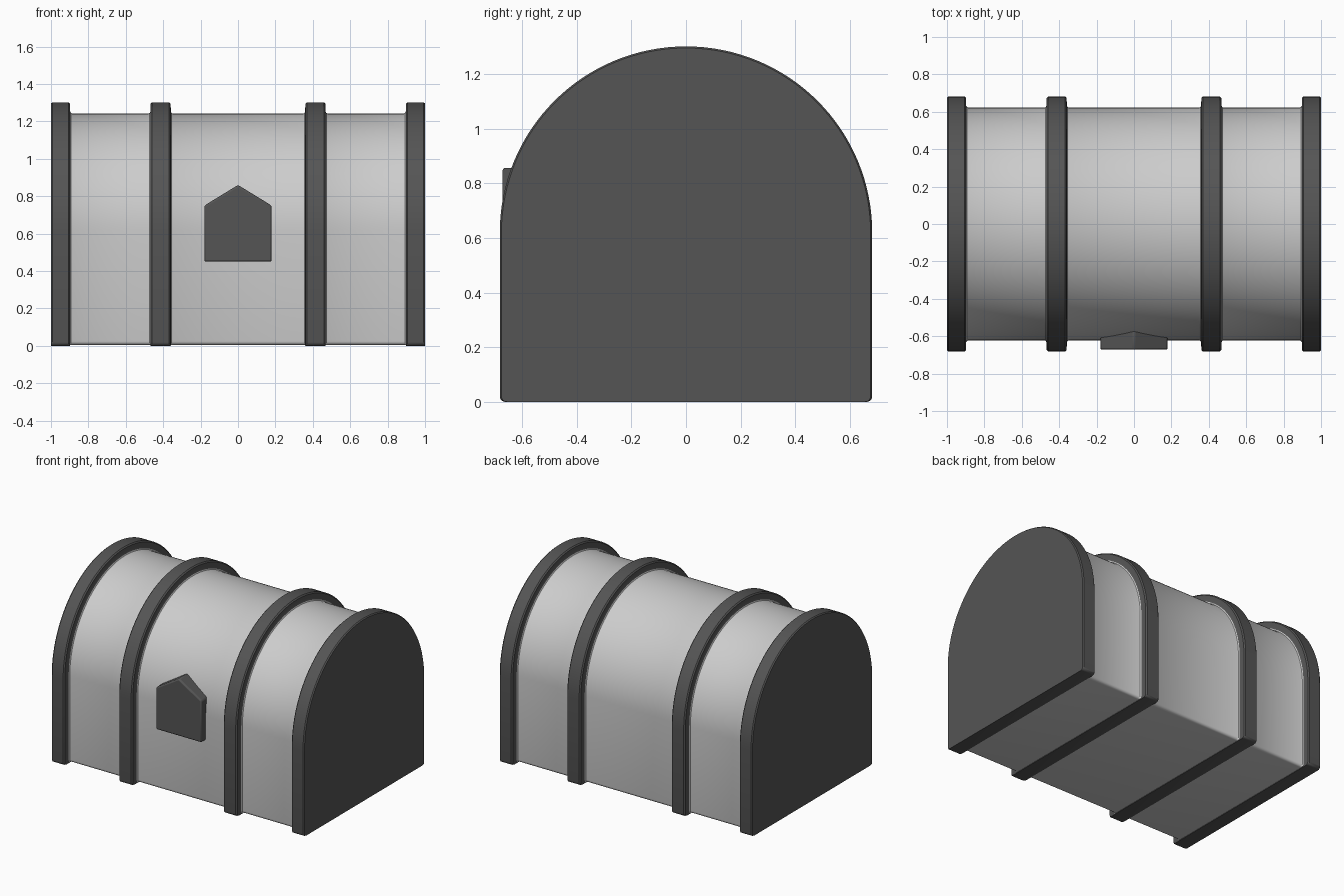
import bpy, bmesh, math

if "Cube" in bpy.data.objects:
    bpy.data.objects.remove(bpy.data.objects["Cube"])


def material(name, grey):
    m = bpy.data.materials.new(name)
    m.diffuse_color = (grey, grey, grey, 1)
    m.use_nodes = True
    m.node_tree.nodes["Principled BSDF"].inputs["Base Color"].default_value = m.diffuse_color
    return m


PANEL = material("pale_panel", 0.8)
IRON = material("dark_iron", 0.09)


def make_object(name, bm, mats):
    bmesh.ops.recalc_face_normals(bm, faces=bm.faces)
    me = bpy.data.meshes.new(name)
    bm.to_mesh(me)
    bm.free()
    for m in mats:
        me.materials.append(m)
    ob = bpy.data.objects.new(name, me)
    bpy.context.collection.objects.link(ob)
    return ob


def smooth(ob, angle):
    bpy.ops.object.select_all(action='DESELECT')
    bpy.context.view_layer.objects.active = ob
    ob.select_set(True)
    bpy.ops.object.shade_smooth_by_angle(angle=math.radians(angle))


def arch(inset, segments=64):
    """Arched cross-section (y, z): flat base, rounded feet, half-round lid."""
    r, spring, foot = 0.682 - inset, 0.62, 0.02
    base = inset * 0.07
    pts = []
    for i in range(5):
        a = -math.pi / 2 + i * math.pi / 8
        pts.append((r - foot + foot * math.cos(a), base + foot + foot * math.sin(a)))
    for i in range(segments + 1):
        a = math.pi * i / segments
        pts.append((r * math.cos(a), spring + r * math.sin(a)))
    for i in range(5):
        a = math.pi + i * math.pi / 8
        pts.append((-r + foot + foot * math.cos(a), base + foot + foot * math.sin(a)))
    return pts


# Chest shell: arch lofted along x, stepping out at each iron band
half = [(0.348, 0.06), (0.355, 0.057), (0.359, 0.05), (0.36, 0.008), (0.368, 0),
        (0.459, 0), (0.467, 0.008), (0.468, 0.05), (0.472, 0.057), (0.479, 0.06),
        (0.885, 0.06), (0.893, 0.057), (0.897, 0.05), (0.898, 0.008), (0.906, 0),
        (0.992, 0), (1.0, 0.006)]
stations = [(-x, d) for x, d in reversed(half)] + half
bm = bmesh.new()
rings = [[bm.verts.new((x, y, z)) for y, z in arch(d)] for x, d in stations]
n = len(rings[0])
for (_, d0), (_, d1), a, b in zip(stations, stations[1:], rings, rings[1:]):
    for i in range(n):
        j = (i + 1) % n
        face = bm.faces.new((a[i], a[j], b[j], b[i]))
        face.material_index = 1 if min(d0, d1) < 0.04 else 0
for ring in (rings[0], rings[-1]):
    bm.faces.new(ring).material_index = 1
chest = make_object("chest_with_bands", bm, (PANEL, IRON))
smooth(chest, 35)

# Lock plate: pointed pentagon on the front
bm = bmesh.new()
outline = [(-0.18, 0.45), (0.18, 0.45), (0.18, 0.75), (0, 0.86), (-0.18, 0.75)]
plate = bm.faces.new([bm.verts.new((x, -0.672, z)) for x, z in outline])
ext = bmesh.ops.extrude_face_region(bm, geom=[plate], use_keep_orig=True)
for v in ext["geom"]:
    if isinstance(v, bmesh.types.BMVert):
        v.co.y = -0.56
lock = make_object("lock_plate", bm, (IRON,))
bevel = lock.modifiers.new("soft_edges", 'BEVEL')
bevel.width = 0.01
bevel.segments = 2
smooth(lock, 30)
